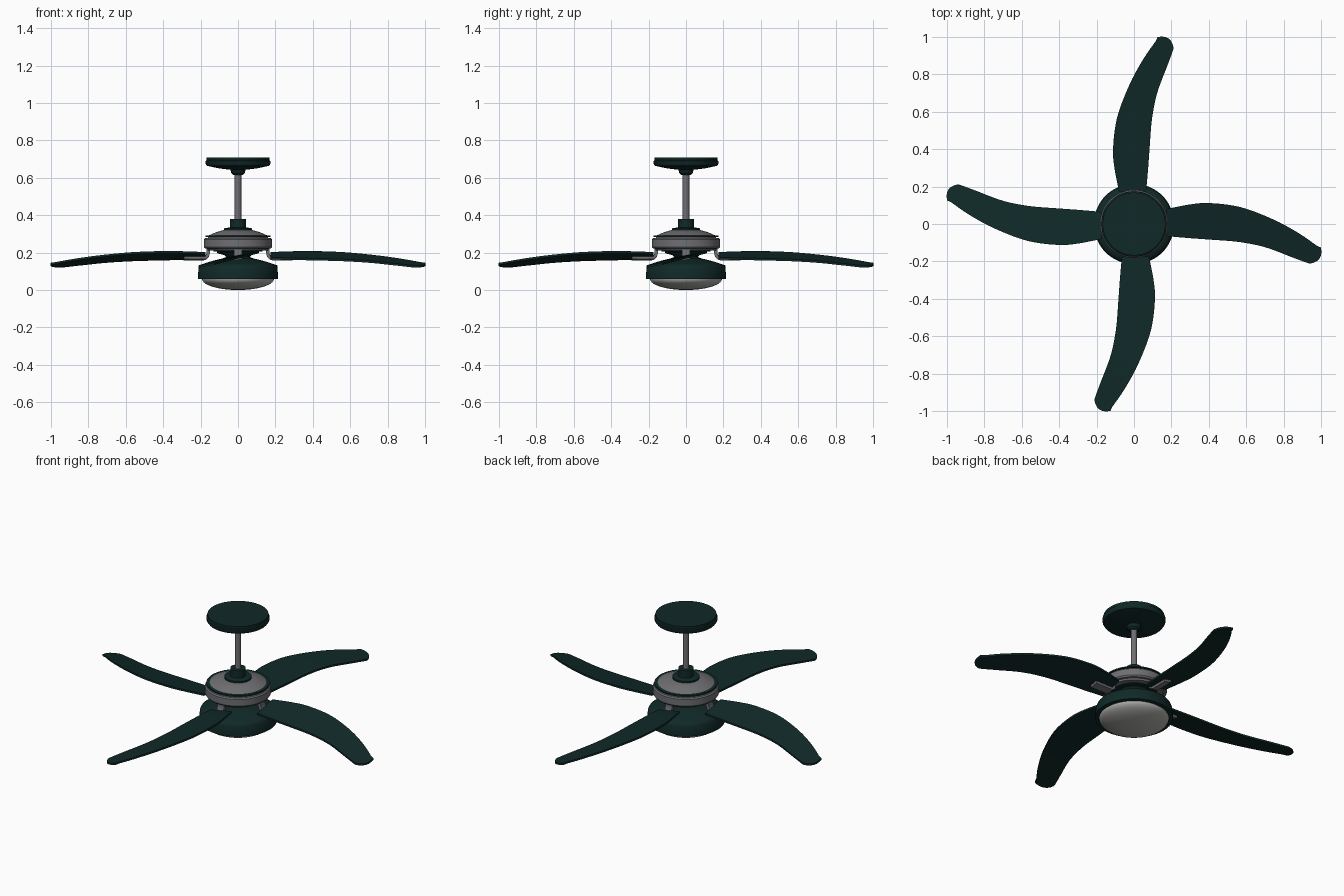
import bpy, bmesh, math
from mathutils import Matrix

if "Cube" in bpy.data.objects:
    bpy.data.objects.remove(bpy.data.objects["Cube"])


def material(name, rgb):
    m = bpy.data.materials.new(name)
    m.diffuse_color = (*rgb, 1)
    m.use_nodes = True
    m.node_tree.nodes["Principled BSDF"].inputs["Base Color"].default_value = m.diffuse_color
    return m


GREEN = material("dark_green", (0.005, 0.022, 0.021))
METAL = material("grey_metal", (0.16, 0.16, 0.17))
GLASS = material("pale_glass", (0.42, 0.42, 0.40))


def finish(name, bm, mat, angle=35):
    bmesh.ops.recalc_face_normals(bm, faces=bm.faces)
    me = bpy.data.meshes.new(name)
    bm.to_mesh(me)
    bm.free()
    me.materials.append(mat)
    ob = bpy.data.objects.new(name, me)
    bpy.context.collection.objects.link(ob)
    bpy.ops.object.select_all(action='DESELECT')
    ob.select_set(True)
    bpy.context.view_layer.objects.active = ob
    bpy.ops.object.shade_smooth_by_angle(angle=math.radians(angle))
    return ob


def lathe(name, profile, mat, n=48):
    """Revolve an (r, z) profile round the z axis; r = 0 closes an end."""
    bm = bmesh.new()
    vs = [bm.verts.new((r, 0, z)) for r, z in profile]
    es = [bm.edges.new(p) for p in zip(vs, vs[1:])]
    bmesh.ops.spin(bm, geom=vs + es, cent=(0, 0, 0), axis=(0, 0, 1),
                   angle=math.tau, steps=n, use_duplicate=False)
    bmesh.ops.remove_doubles(bm, verts=bm.verts, dist=1e-5)
    return finish(name, bm, mat)


def smooth(points, steps=6):
    """Catmull-Rom through the points."""
    p = [points[0]] + points + [points[-1]]
    out = []
    for i in range(1, len(p) - 2):
        for s in range(steps):
            t = s / steps
            out.append(tuple(0.5 * (2 * b + (c - a) * t + (2 * a - 5 * b + 4 * c - d) * t * t
                                    + (3 * b - a - 3 * c + d) * t ** 3)
                             for a, b, c, d in zip(*p[i - 1:i + 3])))
    return out + [points[-1]]


# Ceiling mount and rod
lathe("ceiling_canopy", [(0, .708), (.168, .708), (.168, .694), (.174, .69), (.174, .676),
                         (.166, .664), (.10, .65), (.04, .643), (.036, .625), (.025, .615),
                         (0, .615)], GREEN)
lathe("down_rod", [(0, .63), (.018, .63), (.018, .35), (0, .35)], METAL, 24)
lathe("rod_coupling", [(0, .38), (.042, .38), (.042, .335), (.075, .33), (.075, .312),
                       (0, .312)], GREEN)

# Motor housing with its seams
lathe("motor_housing", [(0, .322), (.08, .32), (.115, .31), (.145, .297), (.16, .29), (.16, .278),
                        (.176, .277), (.182, .27), (.182, .23), (.176, .222), (.165, .22),
                        (.16, .211), (0, .211)], METAL)
lathe("motor_seam", [(.15, .292), (.174, .291), (.175, .283), (.15, .282)], GREEN)
lathe("motor_base", [(0, .216), (.13, .216), (.13, .206), (0, .206)], GREEN)

# Light kit
lathe("lamp_neck", [(0, .21), (.105, .21), (.098, .203), (.075, .19), (.065, .178),
                    (.07, .165), (0, .165)], GREEN)
lathe("lamp_housing", [(0, .172), (.06, .172), (.10, .165), (.15, .152), (.19, .139), (.205, .13),
                       (.21, .12), (.215, .075), (.215, .06), (.19, .058), (0, .058)], GREEN)
lathe("lamp_bowl", [(.193 * math.cos(a), .06 - .06 * math.sin(a))
                    for a in [math.pi / 2 * i / 10 for i in range(10)]] + [(0, 0)], GLASS)

# Blades: curved outline, tilted and drooping
LEAD = smooth([(.175, .08), (.29, .103), (.4, .112), (.57, .09), (.75, .022), (.89, -.055),
               (.985, -.122)])
TRAIL = smooth([(.175, -.065), (.29, -.075), (.4, -.083), (.56, -.096), (.70, -.124),
                (.835, -.174), (.925, -.208)])
TIP = [(0, .3, .008), (0, .7, .008)]


def surf(x, y, dz):
    return (x, y, .187 + .2 * y - .016 * max(0, x) ** 3 + dz)


def blade(name, turn):
    bm = bmesh.new()
    rows = []
    pairs = list(zip(LEAD, TRAIL))
    cols = 6
    n = len(pairs)
    for k in (0, 1):
        grid = []
        for i, (a, b) in enumerate(pairs):
            row = []
            for j in range(cols + 1):
                t = j / cols
                x, y = (p + (q - p) * t for p, q in zip(a, b))
                # round the tip outward over the last rows
                w = max(0, (i - n + 8) / 7) * 4 * t * (1 - t)
                x += .022 * w
                y -= .016 * w
                if i == n - 1:
                    x += .015
                    y -= .004
                row.append(bm.verts.new(surf(x, y, 0 if k == 0 else -.011)))
            grid.append(row)
        for r, s in zip(grid, grid[1:]):
            for j in range(cols):
                bm.faces.new((r[j], r[j + 1], s[j + 1], s[j]))
        rows.append(grid)
    top, bot = rows

    def rim(g):
        return ([r[0] for r in g] + g[-1][1:] + [r[-1] for r in g[-2::-1]] + g[0][-2:0:-1])
    u, d = rim(top), rim(bot)
    for i in range(len(u)):
        j = (i + 1) % len(u)
        bm.faces.new((u[i], u[j], d[j], d[i]))
    bm.transform(Matrix.Rotation(turn, 4, 'Z'))
    finish(name, bm, GREEN)


# Brackets: flat bar bent from under the motor out beneath the blade
PATH = smooth([(.158, .225), (.16, .195), (.168, .178), (.19, .171), (.29, .171)], 4)


def bracket(name, turn):
    bm = bmesh.new()
    rings = []
    for i, (r, z) in enumerate(PATH):
        a, b = PATH[max(i - 1, 0)], PATH[min(i + 1, len(PATH) - 1)]
        dx, dz = b[0] - a[0], b[1] - a[1]
        l = math.hypot(dx, dz)
        nx, nz = -dz / l * .009, dx / l * .009
        tilt = .2 * min(1, max(0, (r - .16) / .03))
        rings.append([bm.verts.new((r + s * nx, y, z + s * nz + tilt * y))
                      for s, y in ((1, -.022), (1, .022), (-1, .022), (-1, -.022))])
    for p, q in zip(rings, rings[1:]):
        for j in range(4):
            k = (j + 1) % 4
            bm.faces.new((p[j], p[k], q[k], q[j]))
    bm.faces.new(rings[0])
    bm.faces.new(rings[-1])
    bm.transform(Matrix.Rotation(turn, 4, 'Z'))
    finish(name, bm, METAL)


for i in range(4):
    blade(f"blade_{i + 1}", i * math.pi / 2)
    bracket(f"blade_bracket_{i + 1}", i * math.pi / 2)
